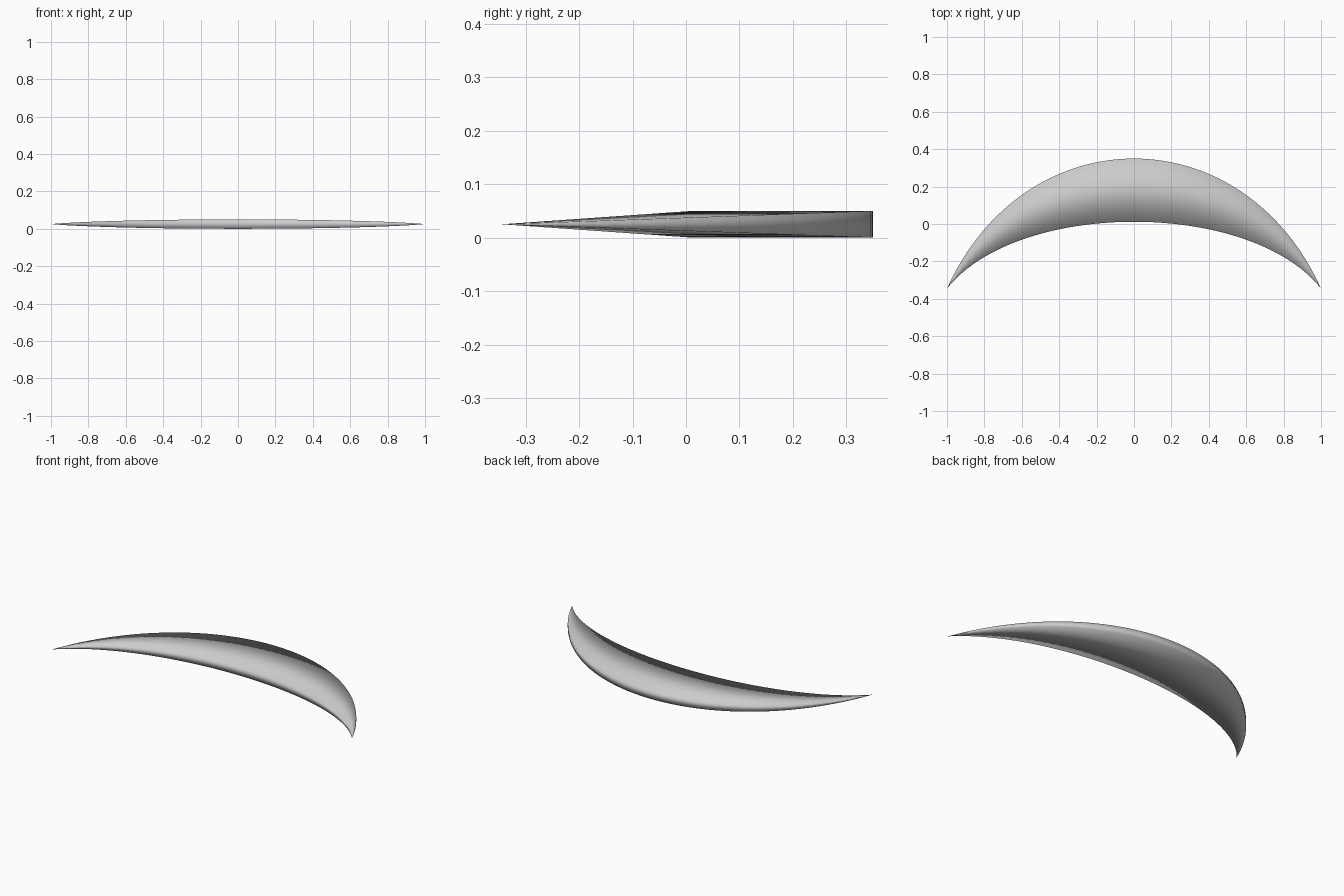
import bpy, bmesh

cube = bpy.data.objects.get("Cube")
if cube:
    bpy.data.objects.remove(cube)

SEGMENTS = 48
HALF_HEIGHT = 0.025
TIP_Y = -0.345


def rim(u, crown_y, fullness):
    """Point on a symmetric cubic arch running from tip to tip."""
    v = 1 - u
    rise = 4 * u * v
    x = u**3 - v**3 + 3 * u * v * fullness * (u - v)
    return x, TIP_Y + (crown_y - TIP_Y) * rise, HALF_HEIGHT * rise


# Grey material
grey = bpy.data.materials.new("light_grey")
grey.use_nodes = True
colour = (0.6, 0.6, 0.6, 1)
grey.diffuse_color = colour
grey.node_tree.nodes["Principled BSDF"].inputs["Base Color"].default_value = colour

# Crescent: four-sided sections between inner and outer rims
bm = bmesh.new()
sections = []
for i in range(SEGMENTS + 1):
    u = i / SEGMENTS
    ix, iy, h = rim(u, 0.012, 0.62)
    ox, oy, h = rim(u, 0.35, 0.58)
    if i in (0, SEGMENTS):
        sections.append([bm.verts.new((ix, iy, HALF_HEIGHT))] * 4)
        continue
    corners = ((ix, iy, -h), (ox, oy, -h), (ox, oy, h), (ix, iy, h))
    sections.append([bm.verts.new((x, y, HALF_HEIGHT + z)) for x, y, z in corners])

for a, b in zip(sections, sections[1:]):
    for k in range(4):
        n = (k + 1) % 4
        bm.faces.new(dict.fromkeys((a[k], b[k], b[n], a[n])))
bmesh.ops.recalc_face_normals(bm, faces=bm.faces)
for face in bm.faces:
    face.smooth = True

mesh = bpy.data.meshes.new("crescent_blade")
bm.to_mesh(mesh)
bm.free()
mesh.materials.append(grey)
blade = bpy.data.objects.new("crescent_blade", mesh)
bpy.context.collection.objects.link(blade)
